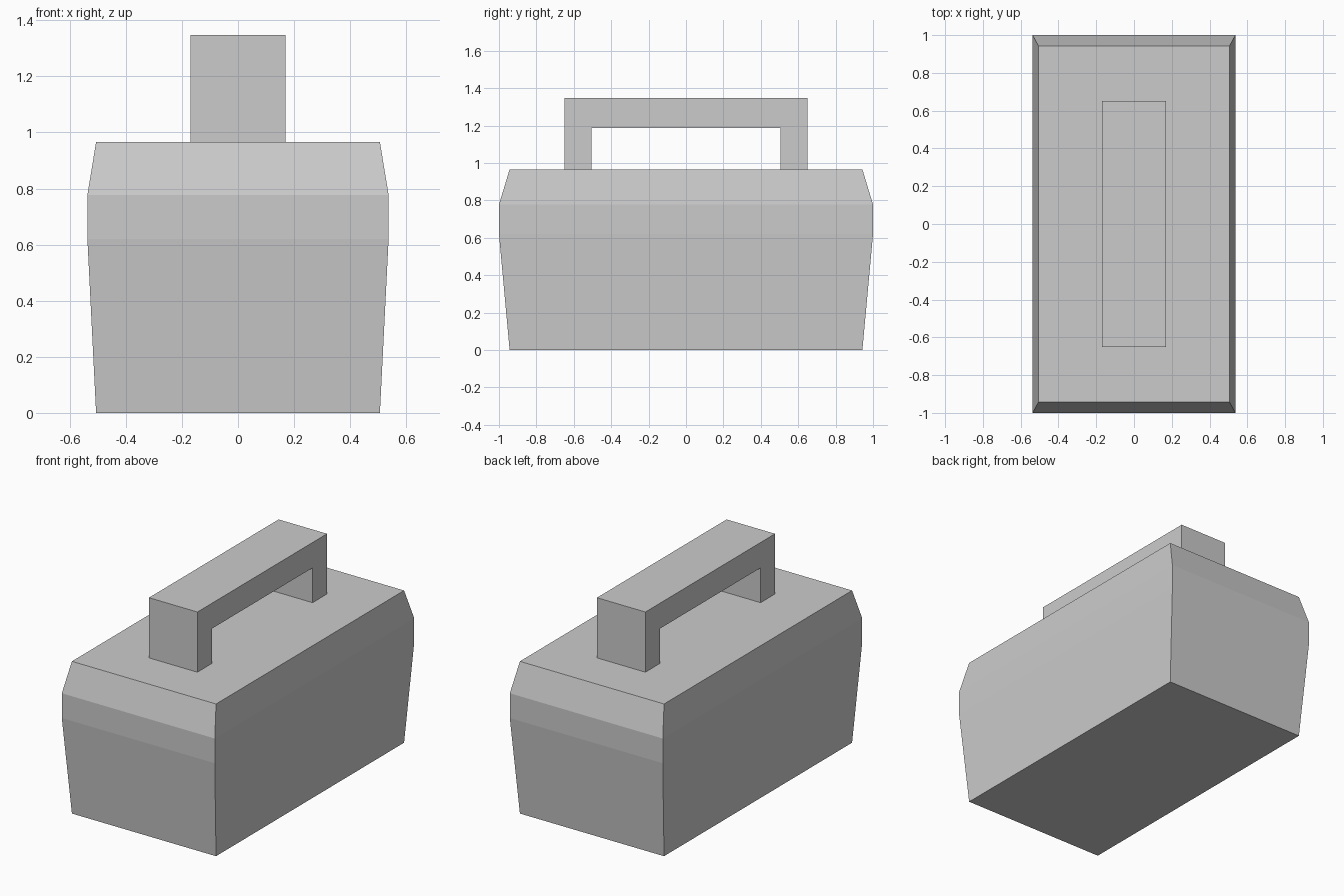
import bpy
import bmesh

if "Cube" in bpy.data.objects:
    bpy.data.objects.remove(bpy.data.objects["Cube"])


def add_object(name, bm):
    bmesh.ops.recalc_face_normals(bm, faces=bm.faces)
    mesh = bpy.data.meshes.new(name)
    bm.to_mesh(mesh)
    bm.free()
    obj = bpy.data.objects.new(name, mesh)
    bpy.context.collection.objects.link(obj)
    return obj


def lofted_box(name, levels):
    """Stack rectangular rings given as (z, half x, half y) and cap both ends."""
    bm = bmesh.new()
    rings = [[bm.verts.new((sx * hx, sy * hy, z))
              for sx, sy in ((-1, -1), (1, -1), (1, 1), (-1, 1))]
             for z, hx, hy in levels]
    for low, high in zip(rings, rings[1:]):
        for i in range(4):
            j = (i + 1) % 4
            bm.faces.new((low[i], low[j], high[j], high[i]))
    bm.faces.new(rings[0])
    bm.faces.new(rings[-1])
    return add_object(name, bm)


def extruded_profile(name, profile, half_width):
    """Extrude a closed (y, z) outline symmetrically along x."""
    bm = bmesh.new()
    face = bm.faces.new([bm.verts.new((-half_width, y, z)) for y, z in profile])
    ext = bmesh.ops.extrude_face_region(bm, geom=[face])
    verts = [e for e in ext["geom"] if isinstance(e, bmesh.types.BMVert)]
    bmesh.ops.translate(bm, verts=verts, vec=(2 * half_width, 0, 0))
    return add_object(name, bm)


BODY_TOP = 0.966

# Body: tapered base, straight band, chamfered lid
lofted_box("case_body", [
    (0.0, 0.506, 0.943),
    (0.62, 0.537, 1.0),
    (0.777, 0.537, 1.0),
    (BODY_TOP, 0.506, 0.943),
])

# Handle: square arch, feet sunk slightly into the lid
foot = BODY_TOP - 0.005
half_arch = [(0.505, 1.187), (0.505, foot), (0.65, foot), (0.65, 1.348)]
arch = half_arch + [(-y, z) for y, z in reversed(half_arch)]
extruded_profile("carry_handle", arch, 0.17)
